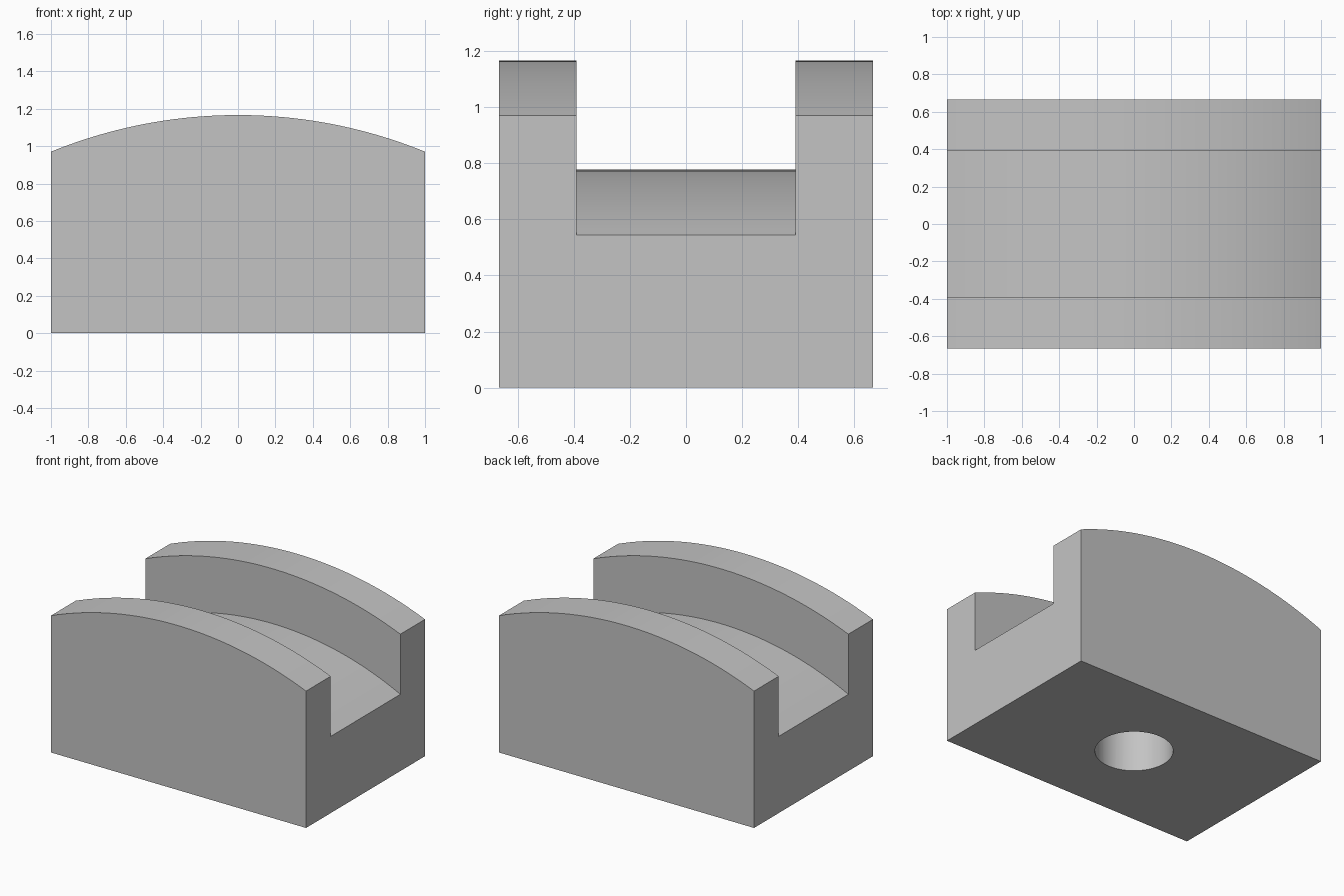
import bpy, bmesh, math

cube = bpy.data.objects.get("Cube")
if cube:
    bpy.data.objects.remove(cube, do_unlink=True)

HALF_Y, SLOT_Y = 0.666, 0.39      # half widths of block and channel
ARC_Z = -1.483                    # shared centre of both arcs
R_TOP, R_SLOT = 2.649, 2.26
STEPS = 40
HOLE_R, HOLE_DEPTH = 0.25, 0.5

grey = bpy.data.materials.new("plain grey")
grey.use_nodes = True
colour = (0.55, 0.55, 0.55, 1)
grey.diffuse_color = colour
grey.node_tree.nodes["Principled BSDF"].inputs["Base Color"].default_value = colour


def arc(x, radius):
    return ARC_Z + math.sqrt(radius * radius - x * x)


def section(x):
    top, low = arc(x, R_TOP), arc(x, R_SLOT)
    half = [(HALF_Y, 0), (HALF_Y, top), (SLOT_Y, top), (SLOT_Y, low)]
    return half + [(-y, z) for y, z in reversed(half)]


# Channelled block: U-shaped section lofted along x under the arcs
bm = bmesh.new()
loops = []
for i in range(STEPS + 1):
    x = -1 + 2 * i / STEPS
    loops.append([bm.verts.new((x, y, z)) for y, z in section(x)])
for a, b in zip(loops, loops[1:]):
    for k in range(len(a)):
        n = (k + 1) % len(a)
        bm.faces.new((a[k], a[n], b[n], b[k]))
bm.faces.new(loops[0])
bm.faces.new(loops[-1])
# Merge flat strips into single faces, keeping the arc facets
bmesh.ops.dissolve_limit(bm, angle_limit=math.radians(0.1), verts=bm.verts, edges=bm.edges)
bmesh.ops.recalc_face_normals(bm, faces=bm.faces)
mesh = bpy.data.meshes.new("channelled_block")
bm.to_mesh(mesh)
bm.free()
block = bpy.data.objects.new("channelled_block", mesh)
bpy.context.collection.objects.link(block)
mesh.materials.append(grey)

# Blind round hole in the underside
bpy.ops.mesh.primitive_cylinder_add(vertices=64, radius=HOLE_R, depth=2 * HOLE_DEPTH)
cutter = bpy.context.object
cutter.name = "hole_cutter"
cutter.hide_render = True
cutter.data.materials.append(grey)
cut = block.modifiers.new("hole", 'BOOLEAN')
cut.operation = 'DIFFERENCE'
cut.solver = 'EXACT'
cut.object = cutter

bpy.ops.object.select_all(action='DESELECT')
block.select_set(True)
bpy.context.view_layer.objects.active = block
bpy.ops.object.modifier_apply(modifier=cut.name)
bpy.data.objects.remove(cutter, do_unlink=True)
bpy.ops.object.shade_smooth_by_angle(angle=math.radians(15))
